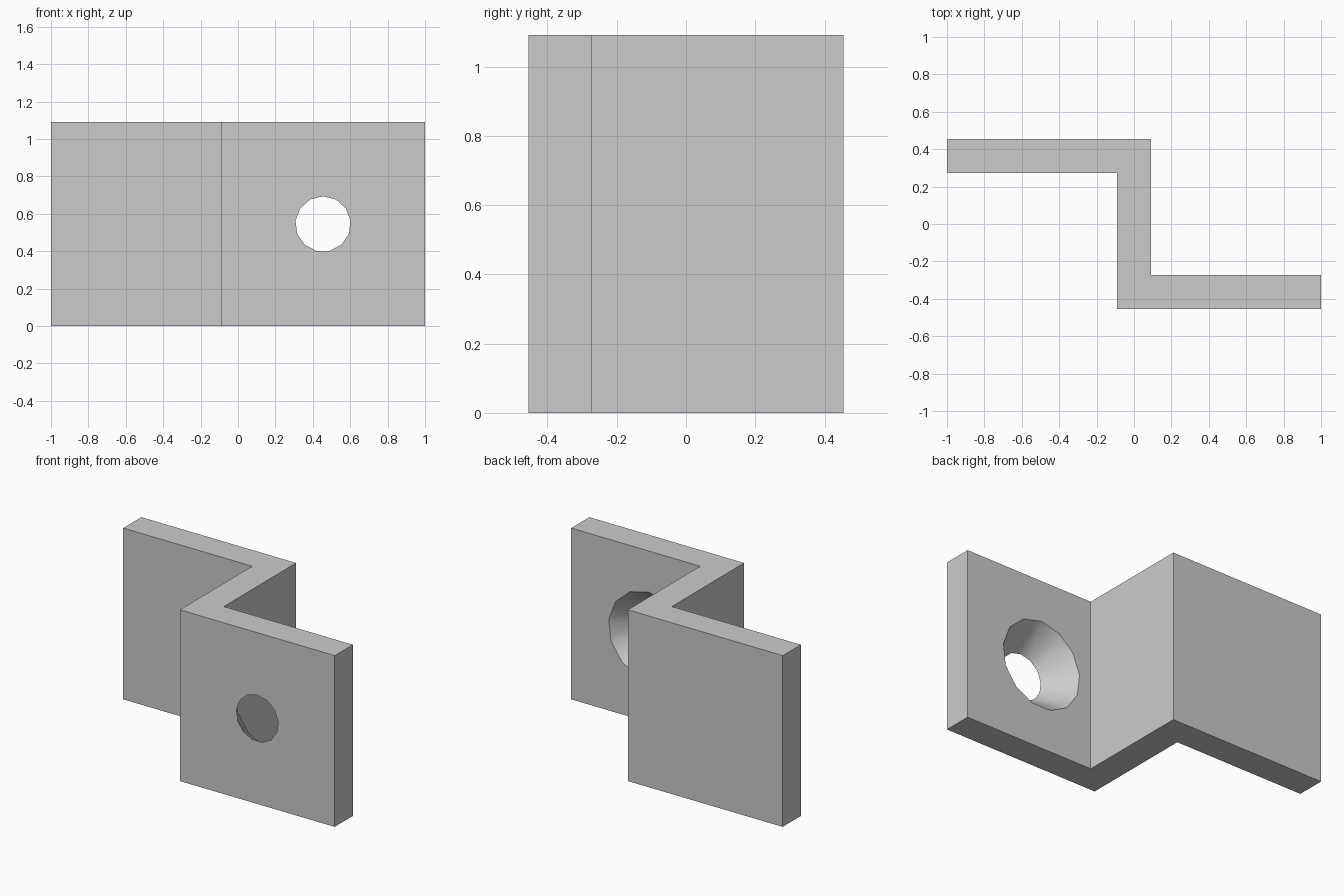
import bpy
import bmesh
import math

if "Cube" in bpy.data.objects:
    bpy.data.objects.remove(bpy.data.objects["Cube"], do_unlink=True)

HEIGHT = 1.091
HALF_DEPTH = 0.4545
THICK = 0.182
HALF_WEB = THICK / 2
SIDES = 13


def make_object(name, bm):
    bmesh.ops.recalc_face_normals(bm, faces=bm.faces)
    mesh = bpy.data.meshes.new(name)
    bm.to_mesh(mesh)
    bm.free()
    obj = bpy.data.objects.new(name, mesh)
    bpy.context.collection.objects.link(obj)
    return obj


# Plain grey material
grey = bpy.data.materials.new("light_grey")
grey.use_nodes = True
colour = (0.6, 0.6, 0.6, 1)
grey.diffuse_color = colour
grey.node_tree.nodes["Principled BSDF"].inputs["Base Color"].default_value = colour

# Z-shaped bracket: half of the profile, repeated by point symmetry, extruded up
inner = HALF_DEPTH - THICK
half = [(-HALF_WEB, -HALF_DEPTH), (1, -HALF_DEPTH), (1, -inner), (HALF_WEB, -inner)]
profile = half + [(-x, -y) for x, y in half]
bm = bmesh.new()
base = bm.faces.new([bm.verts.new((x, y, 0)) for x, y in profile])
top = bmesh.ops.extrude_face_region(bm, geom=[base])
bmesh.ops.translate(bm, vec=(0, 0, HEIGHT),
                    verts=[v for v in top["geom"] if isinstance(v, bmesh.types.BMVert)])
bracket = make_object("z_bracket", bm)
bracket.data.materials.append(grey)

# Countersunk screw hole: a cone, narrow at the front, wide at the back
FRONT_R, BACK_R, MARGIN = 0.148, 0.283, 0.02
slope = (BACK_R - FRONT_R) / THICK
bm = bmesh.new()
rings = []
for y, r in ((-HALF_DEPTH - MARGIN, FRONT_R - slope * MARGIN),
             (-inner + MARGIN, BACK_R + slope * MARGIN)):
    angles = [math.pi / 2 + math.tau * i / SIDES for i in range(SIDES)]
    rings.append([bm.verts.new((HALF_DEPTH + r * math.cos(a), y,
                                HEIGHT / 2 + r * math.sin(a))) for a in angles])
    bm.faces.new(rings[-1])
for i in range(SIDES):
    j = (i + 1) % SIDES
    bm.faces.new((rings[0][i], rings[0][j], rings[1][j], rings[1][i]))
cutter = make_object("screw_hole_cutter", bm)
cutter.data.materials.append(grey)
cutter.hide_render = True

# Cut the hole, then drop the cutter
cut = bracket.modifiers.new("screw_hole", "BOOLEAN")
cut.operation = "DIFFERENCE"
cut.solver = "EXACT"
cut.object = cutter
bpy.ops.object.select_all(action="DESELECT")
bracket.select_set(True)
bpy.context.view_layer.objects.active = bracket
bpy.ops.object.modifier_apply(modifier=cut.name)
bpy.data.objects.remove(cutter, do_unlink=True)
bpy.ops.object.shade_smooth_by_angle(angle=math.radians(30))
